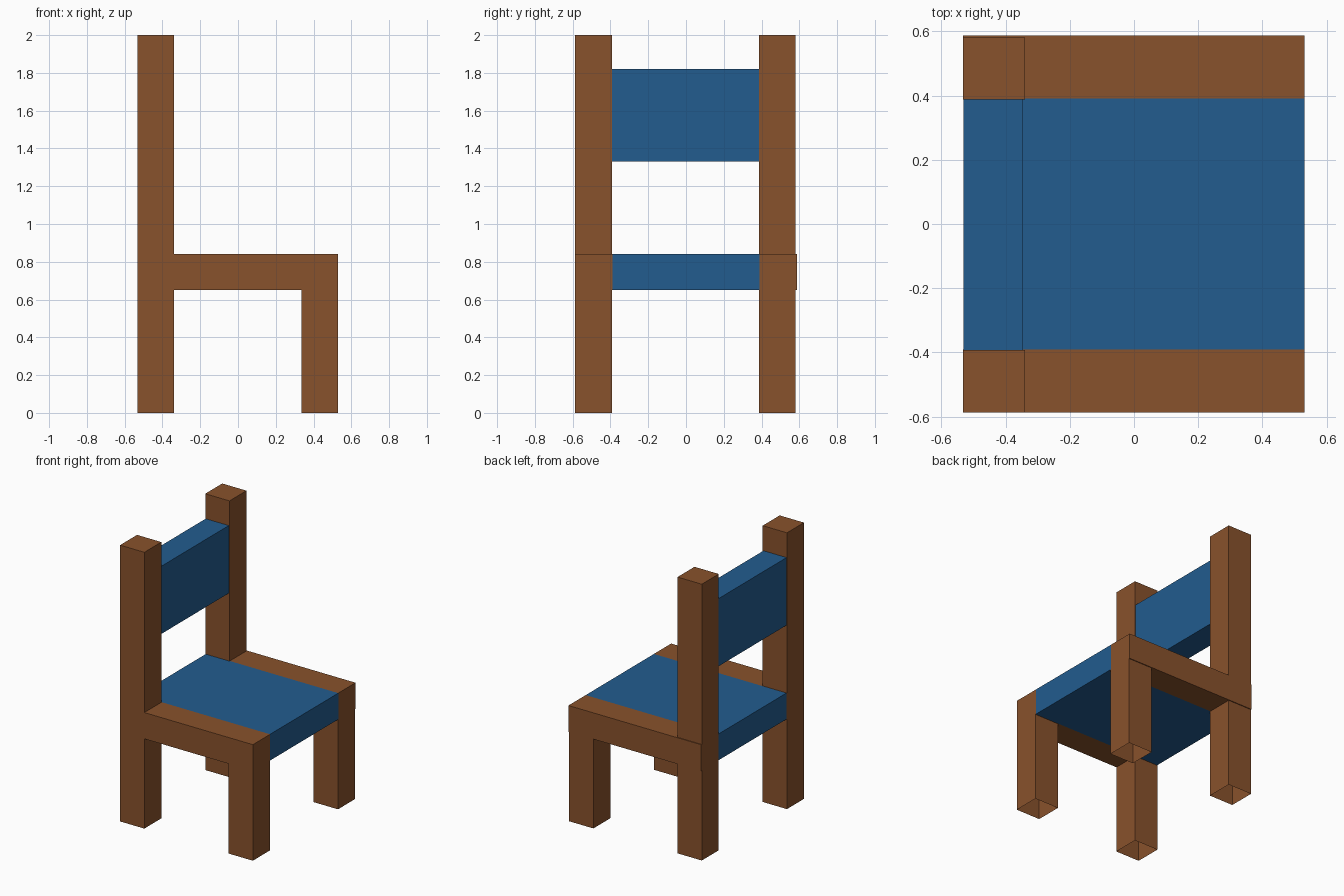
import bpy, bmesh

if "Cube" in bpy.data.objects:
    bpy.data.objects.remove(bpy.data.objects["Cube"])

def material(name, rgb):
    m = bpy.data.materials.new(name)
    m.diffuse_color = (*rgb, 1.0)
    m.use_nodes = True
    m.node_tree.nodes["Principled BSDF"].inputs["Base Color"].default_value = m.diffuse_color
    return m

wood = material("brown wood", (0.25, 0.084, 0.025))
fabric = material("blue panel", (0.016, 0.107, 0.275))

def box(name, x, y, z, mat, open_bottom=False, open_top=False):
    """Box from (min, max) ranges, optionally without its end faces."""
    bm = bmesh.new()
    bmesh.ops.create_cube(bm, size=1)
    for v in bm.verts:
        v.co = [r[0] if c < 0 else r[1] for c, r in zip(v.co, (x, y, z))]
    bm.normal_update()
    drop = [f for f in bm.faces
            if (open_bottom and f.normal.z < -0.5) or (open_top and f.normal.z > 0.5)]
    if drop:
        bmesh.ops.delete(bm, geom=drop, context='FACES_ONLY')
    me = bpy.data.meshes.new(name)
    bm.to_mesh(me)
    bm.free()
    me.materials.append(mat)
    ob = bpy.data.objects.new(name, me)
    bpy.context.collection.objects.link(ob)
    return ob

BACK_X = (-0.533, -0.339)
FRONT_X = (0.335, 0.53)
SEAT_Z = (0.65, 0.84)

# Side frames: the left posts sit a hair inside the rail
for side, post_y, rail_y in (("right", (-0.587, -0.393), (-0.587, -0.39)),
                             ("left", (0.387, 0.581), (0.39, 0.587))):
    box(f"{side}_seat_rail", (BACK_X[0], FRONT_X[1]), rail_y, SEAT_Z, wood)
    box(f"{side}_back_post", BACK_X, post_y, (SEAT_Z[1], 2.0), wood, open_bottom=True)
    # Hollow legs, open underneath
    for end, x in (("back", BACK_X), ("front", FRONT_X)):
        box(f"{side}_{end}_leg", x, post_y, (0.0, SEAT_Z[0]), wood,
            open_bottom=True, open_top=True)

# Seat and backrest panels
box("seat", (-0.53, 0.53), (-0.39, 0.39), SEAT_Z, fabric)
box("backrest", (-0.53, -0.345), (-0.393, 0.387), (1.33, 1.82), fabric)
